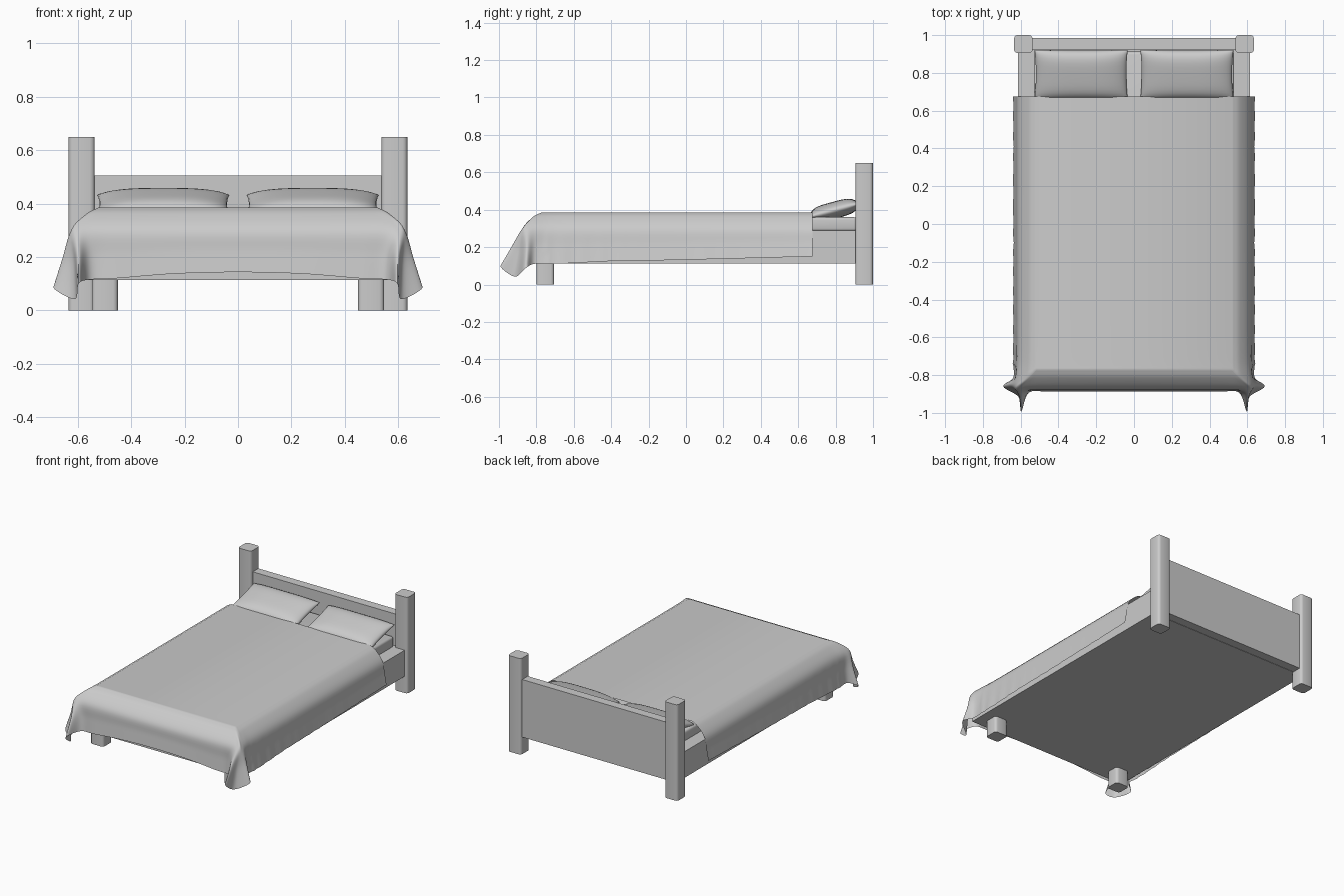
import bpy, bmesh, math
from mathutils import Vector

if "Cube" in bpy.data.objects:
    bpy.data.objects.remove(bpy.data.objects["Cube"])


def make_object(name, bm, smooth=None):
    bmesh.ops.recalc_face_normals(bm, faces=bm.faces[:])
    mesh = bpy.data.meshes.new(name)
    bm.to_mesh(mesh)
    bm.free()
    ob = bpy.data.objects.new(name, mesh)
    bpy.context.collection.objects.link(ob)
    if smooth:
        bpy.ops.object.select_all(action='DESELECT')
        ob.select_set(True)
        bpy.context.view_layer.objects.active = ob
        bpy.ops.object.shade_smooth_by_angle(angle=math.radians(smooth))
    return ob


def box(name, lo, hi, bevel=0.0, vertical_only=False, segments=3):
    bm = bmesh.new()
    bmesh.ops.create_cube(bm, size=1)
    for v in bm.verts:
        v.co = Vector([lo[i] + (v.co[i] + 0.5) * (hi[i] - lo[i]) for i in range(3)])
    if bevel:
        edges = [e for e in bm.edges if not vertical_only
                 or abs(e.verts[0].co.z - e.verts[1].co.z) > 1e-4]
        bmesh.ops.bevel(bm, geom=edges, offset=bevel, segments=segments,
                        profile=0.5, affect='EDGES')
    return make_object(name, bm, 35 if bevel else None)


def spline(points, steps):
    """Catmull-Rom samples through the points."""
    p = [points[0] * 2 - points[1]] + points + [points[-1] * 2 - points[-2]]
    out = []
    for i in range(1, len(p) - 2):
        a, b, c, d = p[i - 1:i + 3]
        for k in range(steps):
            t = k / steps
            out.append(0.5 * (2 * b + (c - a) * t + (2 * a - 5 * b + 4 * c - d) * t ** 2
                              + (3 * b - a - 3 * c + d) * t ** 3))
    return out + [points[-1]]


# Posts, front legs, headboard, frame, mattress
for side, s in (("left", -1), ("right", 1)):
    x0, x1 = sorted((s * 0.537, s * 0.635))
    box(f"head_post_{side}", (x0, 0.905, 0), (x1, 1.0, 0.65), 0.018, True)
    x0, x1 = sorted((s * 0.45, s * 0.548))
    box(f"front_leg_{side}", (x0, -0.8, 0), (x1, -0.705, 0.115), 0.018, True)
box("headboard", (-0.56, 0.925, 0.115), (0.56, 0.985, 0.505))
box("bed_frame", (-0.615, -0.855, 0.113), (0.615, 0.925, 0.29))
box("mattress", (-0.53, -0.785, 0.285), (0.53, 0.912, 0.36), 0.015)


# Pillows: two domed sheets sharing a seam, leaning on the headboard
def pillow(name, cx):
    bm = bmesh.new()
    nu, nv = 24, 16
    tilt = math.radians(15)
    for sign in (1, -1):
        rows = []
        for i in range(nu + 1):
            u = math.sin((2 * i / nu - 1) * math.pi / 2)
            row = []
            for j in range(nv + 1):
                v = math.sin((2 * j / nv - 1) * math.pi / 2)
                h = 0.045 * math.sqrt(max(0, (1 - abs(u) ** 3) * (1 - v ** 4)))
                x = u * (0.247 - 0.008 * (1 - v * v))
                y = v * (0.135 - 0.005 * (1 - u * u))
                z = sign * h
                row.append(bm.verts.new((cx + x,
                                         0.792 + y * math.cos(tilt) - z * math.sin(tilt),
                                         0.397 + y * math.sin(tilt) + z * math.cos(tilt))))
            rows.append(row)
        for i in range(nu):
            for j in range(nv):
                bm.faces.new((rows[i][j], rows[i + 1][j], rows[i + 1][j + 1], rows[i][j + 1]))
    bmesh.ops.remove_doubles(bm, verts=bm.verts[:], dist=1e-5)
    make_object(name, bm, 60)


pillow("pillow_left", -0.28)
pillow("pillow_right", 0.28)

# Blanket: stations from the head end round the corner fold to the front centre
# each station: top edge (x, y), shoulder (x, y), hem (x, y, z)
stations = [((0.52, y), (0.612, y), (0.636, y, z)) for y, z in
            ((0.675, 0.15), (0.3, 0.14), (-0.1, 0.13), (-0.4, 0.125), (-0.6, 0.115))]
stations += [
    ((0.52, -0.71), (0.614, -0.73), (0.638, -0.74, 0.11)),
    ((0.52, -0.75), (0.620, -0.80), (0.640, -0.815, 0.11)),
    ((0.52, -0.765), (0.625, -0.845), (0.692, -0.86, 0.085)),
    ((0.515, -0.77), (0.622, -0.868), (0.612, -0.915, 0.042)),
    ((0.51, -0.77), (0.600, -0.875), (0.597, -0.992, 0.10)),
    ((0.49, -0.77), (0.550, -0.873), (0.557, -0.893, 0.115)),
    ((0.42, -0.77), (0.450, -0.872), (0.455, -0.887, 0.12)),
    ((0.22, -0.77), (0.240, -0.872), (0.240, -0.887, 0.137)),
    ((0.0, -0.77), (0.0, -0.872), (0.0, -0.887, 0.143)),
]
rails = []
for top, shoulder, hem in stations:
    a, s, h = Vector((*top, 0.386)), Vector((*shoulder, 0.30)), Vector(hem)
    m = a.lerp(s, 0.45)
    m.z = 0.362
    w = s.lerp(h, 0.5)
    rails.append([a, m, s, w, h])
flip = Vector((-1, 1, 1))
rails += [[p * flip for p in r] for r in reversed(rails[:-1])]

profiles = [spline(r, 5) for r in rails]
levels = [spline([p[k] for p in profiles], 7) for k in range(len(profiles[0]))]
bm = bmesh.new()
rings = []
for k, level in enumerate(levels):
    depth = max(0, k / (len(levels) - 1) - 0.5) * 2
    ring = []
    for p in level:
        p = p.copy()
        if abs(p.x) > 0.6 and p.y > -0.75:
            p.x += math.copysign(0.005 * depth * math.sin(p.y * 31), p.x)
        ring.append(bm.verts.new(p))
    rings.append(ring)
bm.faces.new(rings[0])
for r0, r1 in zip(rings, rings[1:]):
    for i in range(len(r0) - 1):
        bm.faces.new((r0[i], r0[i + 1], r1[i + 1], r1[i]))
make_object("blanket", bm, 60)
